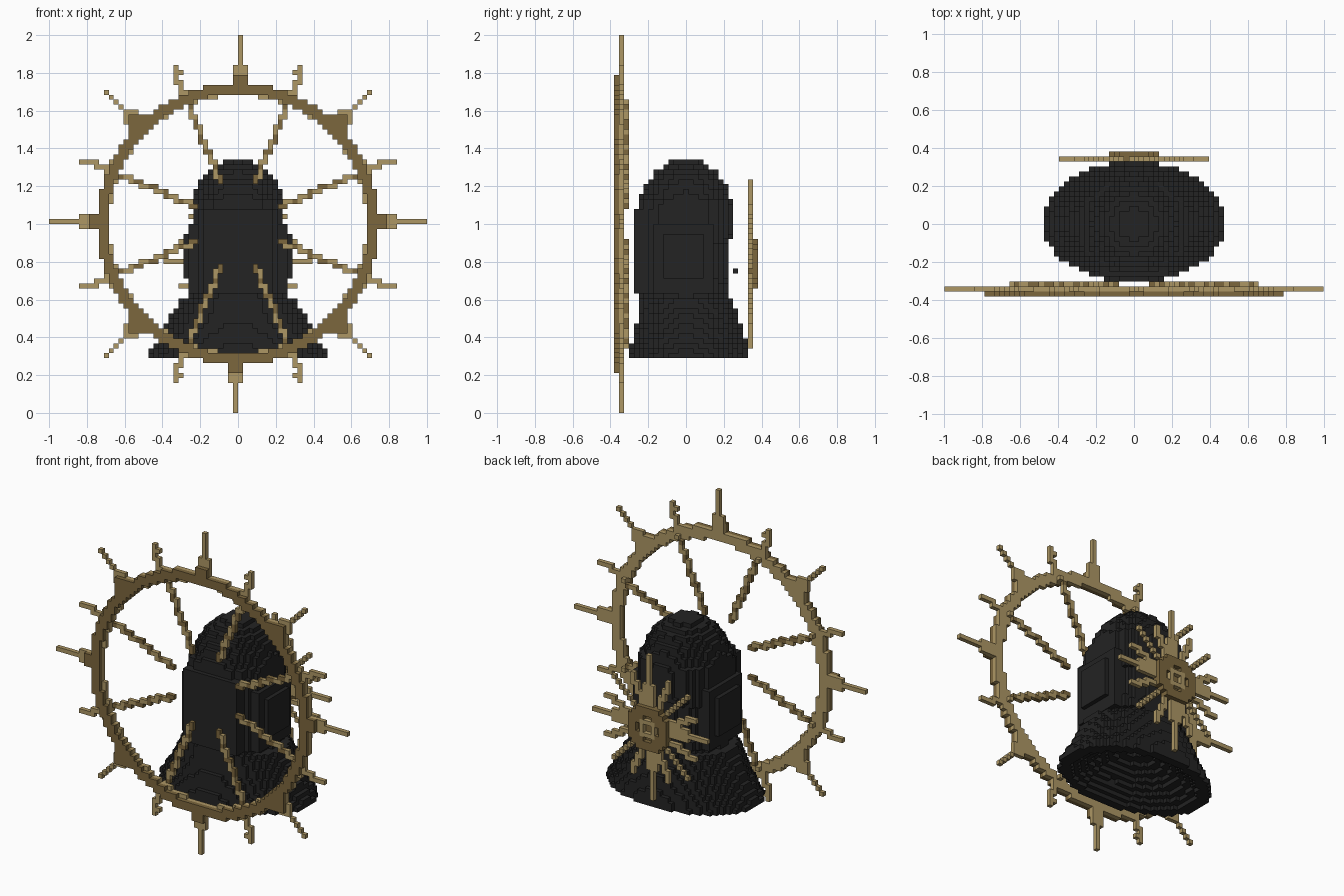
import bpy, bmesh, math

cube = bpy.data.objects.get("Cube")
if cube:
    bpy.data.objects.remove(cube)

V = 2 / 76          # block size
MID = 38            # wheel centre height in blocks


def material(name, rgb):
    m = bpy.data.materials.new(name)
    m.use_nodes = True
    m.diffuse_color = (*rgb, 1)
    m.node_tree.nodes["Principled BSDF"].inputs["Base Color"].default_value = (*rgb, 1)
    return m


BLACK = material("matte black", (0.017, 0.017, 0.017))
TAN = material("light brass", (0.42, 0.31, 0.13))
BROWN = material("dark brass", (0.2, 0.135, 0.048))
MATS = [BLACK, TAN, BROWN]
K, T, B = range(3)

# corners of the block side facing along +axis or -axis
DIRS = [(a, s) for a in range(3) for s in (1, -1)]


def side_corners(cell, axis, sign):
    u, w = (axis + 1) % 3, (axis + 2) % 3
    loop = [(0, 0), (1, 0), (1, 1), (0, 1)]
    for du, dw in loop if sign > 0 else loop[::-1]:
        p = list(cell)
        p[axis] += sign > 0
        p[u] += du
        p[w] += dw
        yield tuple(p)


def build(name, cells):
    """Skin a set of blocks: cells maps (i, j, k) to a material index."""
    bm = bmesh.new()
    verts = {}
    for cell, mat in cells.items():
        for axis, sign in DIRS:
            n = list(cell)
            n[axis] += sign
            if tuple(n) in cells:
                continue
            quad = []
            for p in side_corners(cell, axis, sign):
                if p not in verts:
                    # y blocks are centred on whole steps
                    verts[p] = bm.verts.new((p[0] * V, (p[1] - 0.5) * V, p[2] * V))
                quad.append(verts[p])
            bm.faces.new(quad).material_index = mat
    me = bpy.data.meshes.new(name)
    bm.to_mesh(me)
    bm.free()
    for m in MATS:
        me.materials.append(m)
    ob = bpy.data.objects.new(name, me)
    bpy.context.collection.objects.link(ob)


def ray(cells, angle, r0, r1, layer, colour, centre=MID, width=0):
    """Blocks along a radial line, optionally thickened."""
    c, s = math.cos(angle), math.sin(angle)
    steps = int((r1 - r0) / V * 4)
    for n in range(steps + 1):
        r = (r0 + (r1 - r0) * n / steps) / V - 0.01
        i, k = math.floor(r * c), math.floor(r * s) + centre
        mat = colour(r) if callable(colour) else colour
        for di in range(-width, width + 1):
            for dk in range(-width, width + 1):
                cells.setdefault((i + di, layer, k + dk), mat)


def disc(cells, r0, r1, layer, mat, centre=MID):
    n = int(r1 / V) + 2
    for i in range(-n, n):
        for k in range(-n, n):
            if r0 <= math.hypot(i + 0.5, k + 0.5) * V <= r1:
                cells[(i, layer, k + centre)] = mat


# Bell body: height, half width, front depth, back depth
PROFILE = [
    (0.28, 0.49, 0.31, 0.33), (0.33, 0.465, 0.30, 0.33), (0.38, 0.43, 0.29, 0.32),
    (0.43, 0.40, 0.275, 0.30), (0.50, 0.365, 0.26, 0.28), (0.59, 0.315, 0.26, 0.25),
    (0.62, 0.25, 0.26, 0.235), (0.72, 0.245, 0.26, 0.215), (0.88, 0.245, 0.26, 0.215),
    (0.93, 0.245, 0.265, 0.245), (1.12, 0.24, 0.26, 0.24), (1.20, 0.215, 0.22, 0.21),
    (1.27, 0.17, 0.17, 0.17), (1.31, 0.12, 0.12, 0.12), (1.345, 0.055, 0.06, 0.06)]


def profile_at(z):
    for p, q in zip(PROFILE, PROFILE[1:]):
        if z <= q[0]:
            t = (z - p[0]) / (q[0] - p[0])
            return [a + (b - a) * t for a, b in zip(p[1:], q[1:])]
    return PROFILE[-1][1:]


bell = {}
for k in range(11, 51):
    z = (k + 0.5) * V
    a, front, back = profile_at(z)
    power = 2.6 if 0.62 < z < 1.12 else 2
    for i in range(-20, 20):
        for j in range(-13, 14):
            x, y = abs(i + 0.5) * V, j * V
            d = (x / a) ** power + (abs(y) / (front if y < 0 else back)) ** power
            hollow = d < 0.75 and z - 0.29 < 0.2 * (1 - d / 0.75)
            if d <= 1 and not hollow:
                bell[(i, j, k)] = K
            # flat front plate
            if x < 0.19 and -0.275 < y < -0.15 and 0.62 < z < 1.08:
                bell[(i, j, k)] = K
            # stepped side panels
            if 0.15 < x < 0.27 and -0.18 < y < 0.14 and 0.63 < z < 1.0:
                bell[(i, j, k)] = K
            if 0.15 < x < 0.3 and -0.11 < y < 0.09 and 0.7 < z < 0.96:
                bell[(i, j, k)] = K
build("bell_body", bell)

# Small peg behind the bell
build("rear_peg", {(-1, 10, 28): K, (0, 10, 28): K})

# Wheel rim: dark face on a light backing ring
rim = {}
disc(rim, 0.688, 0.747, -14, B)
disc(rim, 0.680, 0.747, -13, T)
build("wheel_rim", rim)

# Eight spokes behind the rim
spokes = {}
for n in range(8):
    ray(spokes, math.radians(22.5 + 45 * n), 0.25, 0.69, -12,
        lambda r: B if int(r) % 3 == 0 else T)
build("wheel_spokes", spokes)

# Sixteen handles: long straight, long diagonal and short ones between
handles = {}
for n in range(16):
    angle = math.radians(22.5 * n)
    if n % 2:
        ray(handles, angle, 0.74, 0.885, -13, T)
    else:
        ray(handles, angle, 0.74, 1.0 if n % 4 == 0 else 0.985, -13, T)
        ray(handles, angle, 0.74, 0.815, -13, T, width=1)
        ray(handles, angle, 0.73, 0.745, -14, B, width=1)
# hooked tips on the short handles
for sx in (1, -1):
    for sz in (1, -1):
        for u, w in ((0.30, 0.80), (0.67, 0.33), (0.76, 0.33), (0.73, 0.30), (0.31, 0.73)):
            handles[(math.floor(sx * u / V), -13, math.floor(sz * w / V) + MID)] = T
handles = {c: m for c, m in handles.items() if c not in rim}
build("wheel_handles", handles)

# Rear starburst
STAR = 30
star = {}
disc(star, 0, 0.14, 13, B, STAR)
for n in range(16):
    angle = math.radians(22.5 * n)
    length = 0.32 if n % 2 else 0.35 if n % 4 else 0.44 if n % 8 else 0.385
    ray(star, angle, 0.12, length, 13, T, STAR)
    if n % 4 == 0:
        ray(star, angle, 0.12, 0.22, 13, T, STAR, width=1)
disc(star, 0.075, 0.14, 14, B, STAR)
disc(star, 0.03, 0.06, 14, T, STAR)
build("rear_starburst", star)
